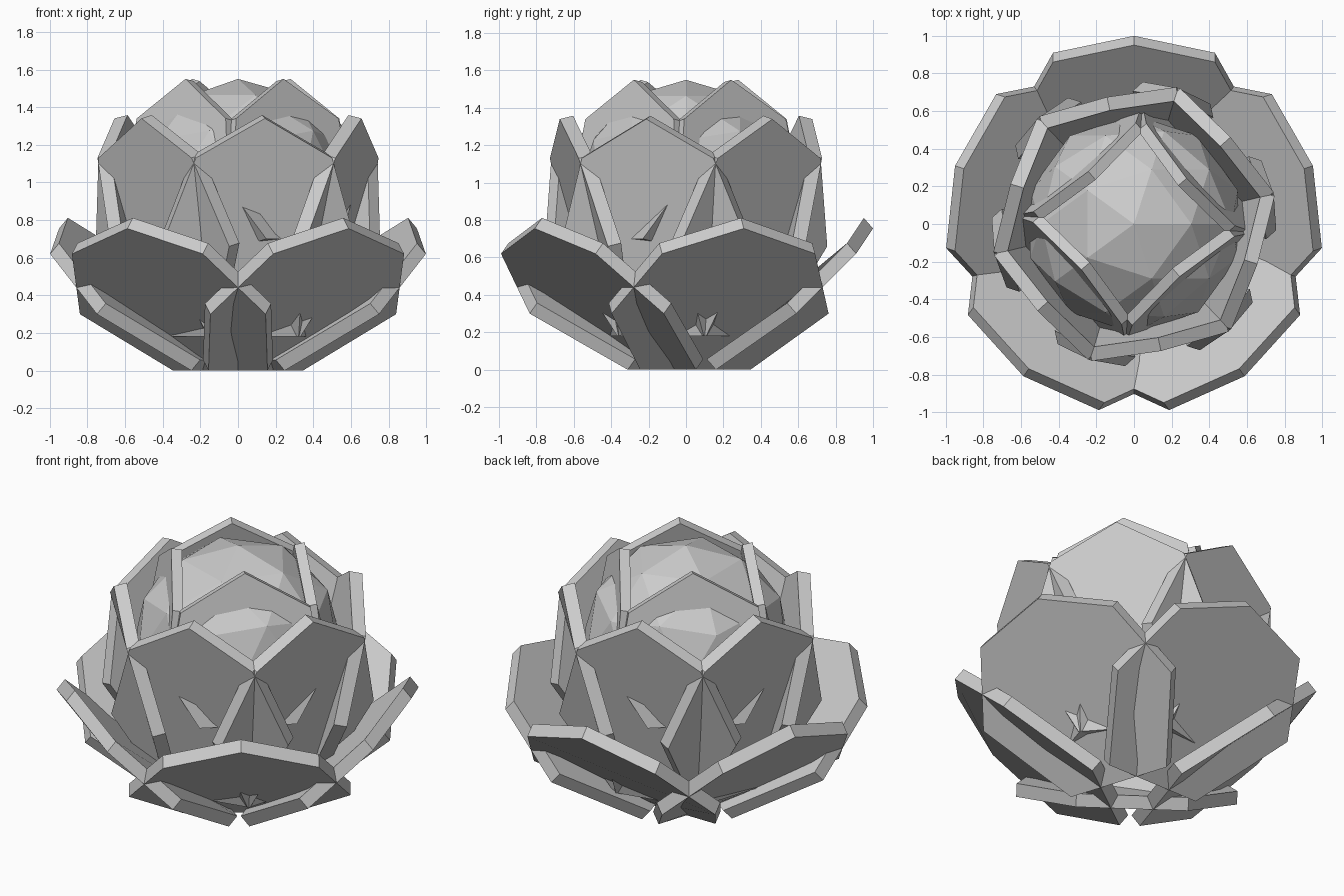
import bpy, bmesh, math
from mathutils import Matrix, Vector

cube = bpy.data.objects.get("Cube")
if cube:
    bpy.data.objects.remove(cube, do_unlink=True)

GREY = (0.6, 0.6, 0.6, 1.0)
mat = bpy.data.materials.new("petal_grey")
mat.use_nodes = True
mat.diffuse_color = GREY
mat.node_tree.nodes["Principled BSDF"].inputs["Base Color"].default_value = GREY


def finish(bm, name):
    mesh = bpy.data.meshes.new(name)
    bm.to_mesh(mesh)
    bm.free()
    mesh.materials.append(mat)
    obj = bpy.data.objects.new(name, mesh)
    bpy.context.collection.objects.link(obj)
    return obj


def petal(name, angle, tip, pairs, thickness):
    """Flat petal; pairs are mirrored (half width, distance from axis, height)."""
    right = [Vector((r, -t, z)) for t, r, z in pairs]
    left = [Vector((r, t, z)) for t, r, z in reversed(pairs)]
    bm = bmesh.new()
    ring = [bm.verts.new(p) for p in [Vector((tip[0], 0, tip[1]))] + right + left]
    face = bm.faces.new(ring)
    face.normal_update()
    if face.normal.x < 0:
        face.normal_flip()
    bmesh.ops.rotate(bm, verts=bm.verts[:], matrix=Matrix.Rotation(math.radians(angle), 3, "Z"))
    obj = finish(bm, name)
    solid = obj.modifiers.new("thickness", "SOLIDIFY")
    solid.thickness = thickness
    solid.offset = -1


def whorl(name, count, start, **shape):
    for i in range(count):
        petal(f"{name}_{i + 1}", start + i * 360 / count, **shape)


# Open outer petals
whorl("outer_petal", 5, 18, tip=(1.0, 0.755), thickness=0.075,
      pairs=[(0.43, 0.91, 0.62), (0.61, 0.59, 0.3), (0.31, 0.16, 0.0)])

# Upright middle petals
whorl("middle_petal", 6, 42, tip=(0.69, 1.34), thickness=0.075,
      pairs=[(0.37, 0.665, 1.13), (0.53, 0.54, 0.66), (0.25, 0.42, 0.18)])

# Closed inner petals
whorl("inner_petal", 4, 41, tip=(0.37, 1.55), thickness=0.06,
      pairs=[(0.36, 0.4, 1.34), (0.43, 0.44, 0.95), (0.27, 0.54, 0.7)])

# Faceted bud at the heart
bm = bmesh.new()
bmesh.ops.create_icosphere(bm, subdivisions=2, radius=0.58)
bmesh.ops.translate(bm, verts=bm.verts[:], vec=(0, 0, 0.97))
finish(bm, "bud")
